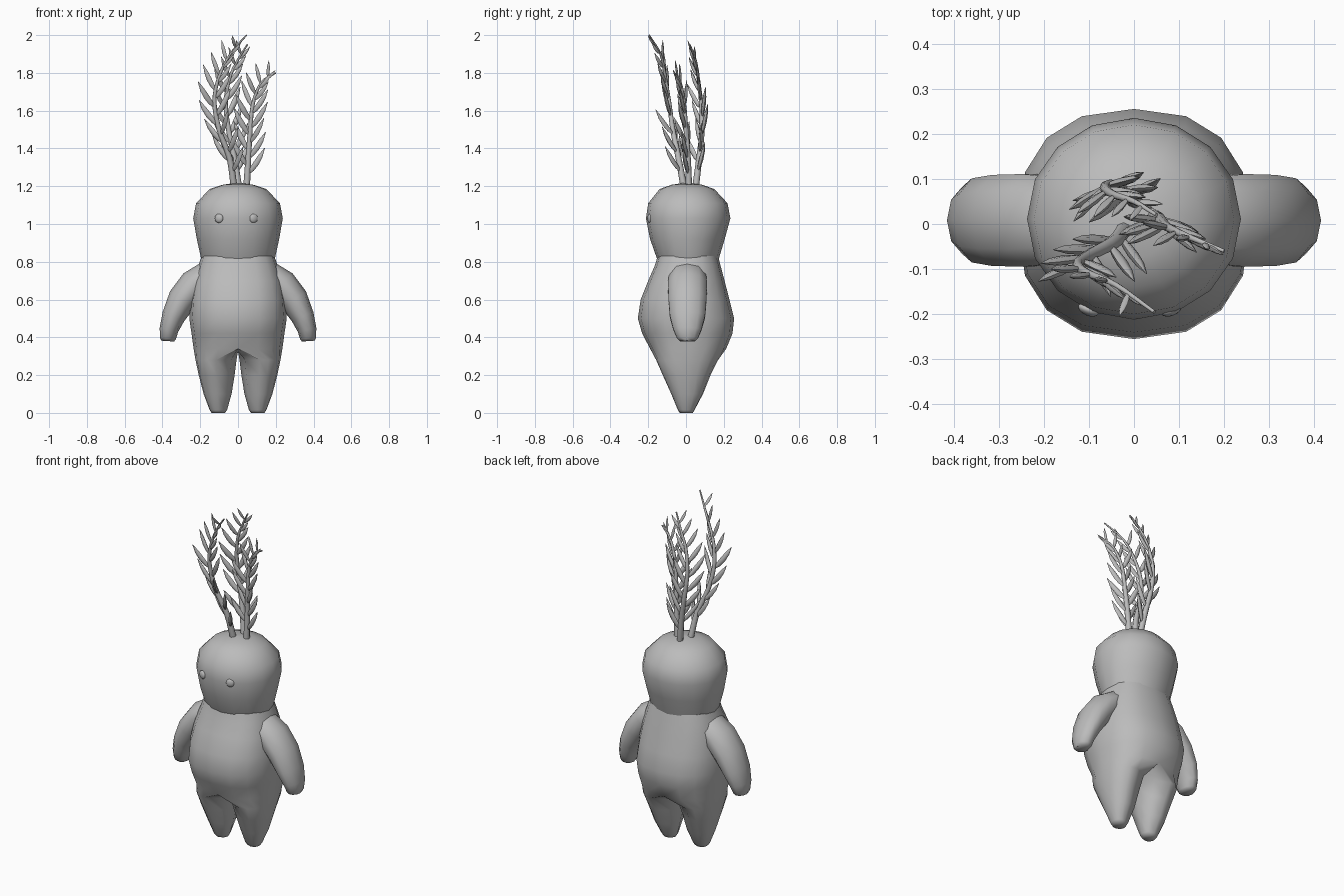
import bpy, bmesh, math, random
from mathutils import Vector

cube = bpy.data.objects.get("Cube")
if cube:
    bpy.data.objects.remove(cube)
random.seed(4)

grey = bpy.data.materials.new("soft grey")
grey.use_nodes = True
colour = (0.5, 0.5, 0.5, 1)
grey.diffuse_color = colour
grey.node_tree.nodes["Principled BSDF"].inputs["Base Color"].default_value = colour


def finish(name, bm, angle=60):
    bmesh.ops.recalc_face_normals(bm, faces=bm.faces)
    mesh = bpy.data.meshes.new(name)
    bm.to_mesh(mesh)
    bm.free()
    mesh.materials.append(grey)
    mesh.shade_smooth()
    mesh.set_sharp_from_angle(angle=math.radians(angle))
    obj = bpy.data.objects.new(name, mesh)
    bpy.context.collection.objects.link(obj)
    return obj


def add_ring(bm, points):
    return [bm.verts.new(p) for p in points]


def bridge(bm, rows):
    """Join successive rings of vertices with quads."""
    n = len(rows[0])
    for low, high in zip(rows, rows[1:]):
        for i in range(n):
            j = (i + 1) % n
            bm.faces.new((low[i], low[j], high[j], high[i]))


def skin(bm, rings):
    """Closed skin over rings of points."""
    rows = [add_ring(bm, r) for r in rings]
    bridge(bm, rows)
    bm.faces.new(rows[0][::-1])
    bm.faces.new(rows[-1])


def section(z, x0, x1, y0, y1, degrees, power):
    """Rounded horizontal section within the given x and y range."""
    ring = []
    for d in degrees:
        c, s = math.cos(math.radians(d)), math.sin(math.radians(d))
        cx = math.copysign(abs(c) ** (2 / power), c)
        sy = math.copysign(abs(s) ** (2 / power), s)
        ring.append(((x0 + x1) / 2 + cx * (x1 - x0) / 2,
                     (y0 + y1) / 2 + sy * (y1 - y0) / 2, z))
    return ring


def tube(bm, points, sizes, ref, n):
    """Elliptical tube along a path; sizes are (across, along ref)."""
    rings = []
    for k, p in enumerate(points):
        t = (points[min(k + 1, len(points) - 1)] - points[max(k - 1, 0)]).normalized()
        u = t.cross(ref).normalized()
        v = u.cross(t)
        a, b = sizes[k]
        rings.append([p + u * a * math.cos(math.tau * i / n)
                      + v * b * math.sin(math.tau * i / n) for i in range(n)])
    skin(bm, rings)


def smooth_path(pts, steps=4):
    pts = [Vector(p) for p in pts]
    ext = [2 * pts[0] - pts[1]] + pts + [2 * pts[-1] - pts[-2]]
    out = []
    for a, b, c, d in zip(ext, ext[1:], ext[2:], ext[3:]):
        for s in range(steps):
            t = s / steps
            out.append(0.5 * (2 * b + (c - a) * t + (2 * a - 5 * b + 4 * c - d) * t ** 2
                              + (3 * b - a - 3 * c + d) * t ** 3))
    return out + [pts[-1]]


around = [22.5 * i for i in range(16)]

# Head
bm = bmesh.new()
skin(bm, [section(z, -w, w, f, b, around, 2.05) for z, w, f, b in (
    (0.79, 0.185, -0.14, 0.165), (0.82, 0.196, -0.155, 0.175), (0.92, 0.218, -0.19, 0.205),
    (1.03, 0.237, -0.212, 0.235), (1.11, 0.222, -0.2, 0.22), (1.185, 0.15, -0.14, 0.15),
    (1.208, 0.08, -0.075, 0.085), (1.218, 0.01, -0.01, 0.01))])
finish("head", bm)

# Torso, dividing below the hips into two tapered legs
bm = bmesh.new()
torso = [add_ring(bm, section(z, -w, w, f, b, around, 2.4)) for z, w, f, b in (
    (0.34, 0.235, -0.19, 0.213), (0.42, 0.246, -0.232, 0.246), (0.5, 0.258, -0.255, 0.255),
    (0.6, 0.252, -0.24, 0.23), (0.7, 0.235, -0.2, 0.204), (0.78, 0.21, -0.165, 0.183),
    (0.83, 0.192, -0.15, 0.17))]
bridge(bm, torso)
bm.faces.new(torso[-1])
hip = torso[0]
crotch = add_ring(bm, [(0, y, 0.325) for y in (0.1, 0, -0.1)])
half_turn = around[:9] + [225, 270, 315]
for side, loop in ((1, hip[12:] + hip[:5] + crotch), (-1, hip[4:13] + crotch[::-1])):
    degrees = [d - 90 * side for d in half_turn]
    leg = [add_ring(bm, section(z, *sorted((side * i, side * o)), f, b, degrees, 2.2))
           for z, i, o, f, b in (
               (0.28, 0.008, 0.225, -0.158, 0.17), (0.2, 0.018, 0.208, -0.123, 0.13),
               (0.1, 0.034, 0.182, -0.078, 0.09), (0.015, 0.058, 0.15, -0.043, 0.045),
               (0, 0.068, 0.14, -0.033, 0.036))]
    bridge(bm, [loop] + leg)
    bm.faces.new(leg[-1])
finish("torso_and_legs", bm)

for side, label in ((1, "left"), (-1, "right")):
    # Arm hanging outward
    arm = [(0.08, 0.77, 0.04, 0.075), (0.16, 0.735, 0.07, 0.1), (0.23, 0.68, 0.083, 0.108),
           (0.295, 0.6, 0.078, 0.106), (0.342, 0.51, 0.062, 0.098), (0.366, 0.44, 0.05, 0.078),
           (0.371, 0.395, 0.043, 0.058), (0.372, 0.38, 0.034, 0.042)]
    bm = bmesh.new()
    tube(bm, [Vector((side * x, 0.008, z)) for x, z, a, b in arm],
         [(a, b) for x, z, a, b in arm], Vector((0, 1, 0)), 10)
    finish(label + "_arm", bm)
    # Button eye
    bm = bmesh.new()
    bmesh.ops.create_uvsphere(bm, u_segments=16, v_segments=10, radius=0.024)
    eye = finish(label + "_eye", bm)
    eye.scale = (1, 0.55, 1)
    eye.rotation_euler.z = side * 0.4
    eye.location = (side * 0.092 - 0.009, -0.19, 1.03)

# Leafy sprigs: path and compass angle of the leaf rows
sprigs = {
    "front_sprig": (-15, [(-0.02, -0.01, 1.19), (-0.045, -0.04, 1.35), (-0.1, -0.07, 1.5),
                          (-0.125, -0.09, 1.65), (-0.1, -0.11, 1.78), (-0.04, -0.135, 1.9),
                          (0.045, -0.195, 2.0)]),
    "middle_sprig": (-15, [(0.045, 0.015, 1.19), (0.055, 0.01, 1.35), (0.065, 0, 1.5),
                           (0.08, -0.01, 1.64), (0.125, -0.03, 1.75), (0.2, -0.06, 1.8)]),
    "rear_sprig": (15, [(0.005, 0.05, 1.19), (-0.02, 0.07, 1.35), (-0.05, 0.085, 1.5),
                        (-0.065, 0.08, 1.64), (-0.045, 0.065, 1.77), (0, 0.05, 1.87),
                        (0.05, 0.02, 1.95)]),
}
profile = (0.35, 0.85, 1, 0.8, 0.08)
for name, (heading, pts) in sprigs.items():
    bm = bmesh.new()
    path = smooth_path(pts)
    last = len(path) - 1
    radii = [0.018 - 0.014 * k / last for k in range(last + 1)]
    tube(bm, path, [(r, r) for r in radii], Vector((0, 1, 0)), 8)
    count = 16
    for i in range(count):
        f = 0.09 + 0.8 * i / (count - 1)
        k = int(f * last)
        base = path[k].lerp(path[k + 1], f * last - k)
        along = (path[k + 1] - path[k]).normalized()
        a = math.radians(heading + random.uniform(-25, 25)) + math.pi * (i % 2)
        out = Vector((math.cos(a), math.sin(a) - 0.35, 0))
        length = 0.135 - 0.07 * max(0, f - 0.45) / 0.45
        go = (along * 0.65 + out * 0.6).normalized() * length
        leaf = [base + go * t + Vector((0, 0, 0.35 * length * t * t))
                for t in (0, 0.25, 0.5, 0.75, 1)]
        width = 0.1 * length + 0.002
        tube(bm, leaf, [(width * s, width * 0.7 * s) for s in profile], out.cross(along), 6)
    finish(name, bm)
